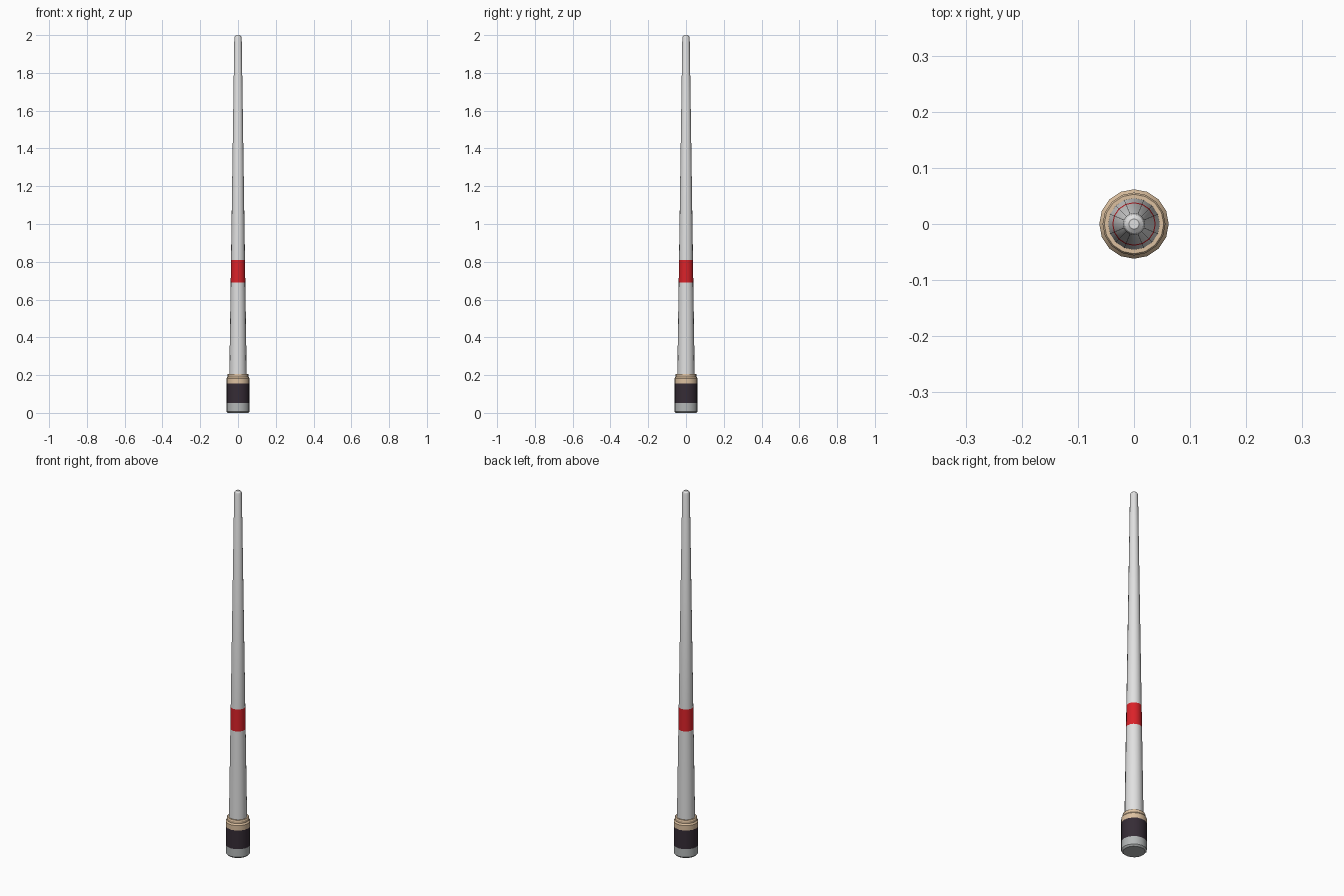
import bpy, bmesh, math

if "Cube" in bpy.data.objects:
    bpy.data.objects.remove(bpy.data.objects["Cube"])

SIDES = 16


def material(name, rgb):
    m = bpy.data.materials.new(name)
    m.diffuse_color = (*rgb, 1)
    m.use_nodes = True
    m.node_tree.nodes["Principled BSDF"].inputs["Base Color"].default_value = m.diffuse_color
    return m


WHITE = material("pale_grey", (0.75, 0.75, 0.75))
RED = material("red", (0.70, 0.016, 0.022))
DARK = material("dark_plum", (0.036, 0.025, 0.036))
TAN = material("tan", (0.72, 0.53, 0.35))
GREY = material("mid_grey", (0.45, 0.47, 0.47))


def lathe(name, profile, mat):
    """Spin (radius, z) points about the z axis and cap both ends."""
    bm = bmesh.new()
    rings = []
    for r, z in profile:
        rings.append([bm.verts.new((r * math.sin(2 * math.pi * i / SIDES),
                                    r * math.cos(2 * math.pi * i / SIDES), z))
                      for i in range(SIDES)])
    for a, b in zip(rings, rings[1:]):
        for i in range(SIDES):
            j = (i + 1) % SIDES
            bm.faces.new((a[i], a[j], b[j], b[i]))
    bm.faces.new(rings[0])
    bm.faces.new(rings[-1])
    bmesh.ops.recalc_face_normals(bm, faces=bm.faces[:])
    me = bpy.data.meshes.new(name)
    bm.to_mesh(me)
    bm.free()
    me.materials.append(mat)
    ob = bpy.data.objects.new(name, me)
    bpy.context.collection.objects.link(ob)
    bpy.ops.object.select_all(action='DESELECT')
    ob.select_set(True)
    bpy.context.view_layer.objects.active = ob
    bpy.ops.object.shade_smooth_by_angle(angle=math.radians(30))
    return ob


def taper(z):
    """Shaft radius at height z."""
    return 0.046 + (0.0195 - 0.046) * (z - 0.2) / 1.79


# Base: foot, dark grip and stepped collar
lathe("foot", [(0.054, 0), (0.062, 0.008), (0.062, 0.052)], GREY)
lathe("grip", [(0.062, 0.052), (0.062, 0.155)], DARK)
lathe("collar", [(0.062, 0.155), (0.062, 0.182), (0.056, 0.19),
                 (0.056, 0.202), (0.053, 0.207), (0.044, 0.207)], TAN)

# Tapered shaft split by the red band, with a rounded tip
lathe("lower_shaft", [(taper(0.2), 0.2), (taper(0.69), 0.69)], WHITE)
lathe("red_band", [(taper(0.69), 0.69), (taper(0.81), 0.81)], RED)
lathe("upper_shaft", [(taper(0.81), 0.81), (taper(1.985), 1.985),
                      (0.0165, 1.994), (0.009, 2.0)], WHITE)
